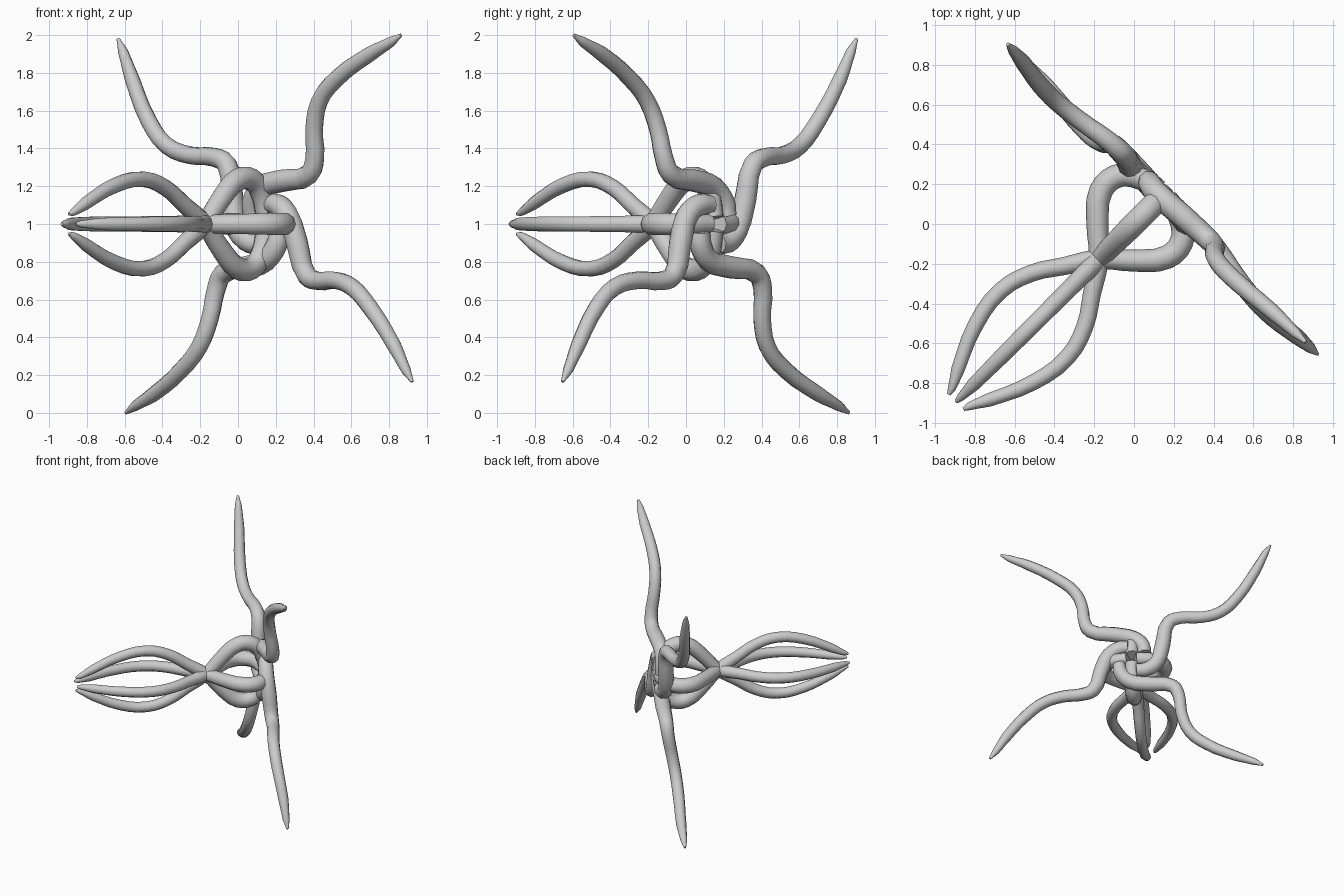
import bpy
from math import radians, sin, cos, sqrt
from mathutils import Vector

cube = bpy.data.objects.get("Cube")
if cube:
    bpy.data.objects.remove(cube, do_unlink=True)

# Body frame: the axis runs level from the gathered tips to the hub
AXIS = Vector((1, 1, 0)) / sqrt(2)
SIDE = Vector((1, -1, 0)) / sqrt(2)
UP = Vector((0, 0, 1))
CENTRE = Vector((0, 0, 1))


def place(p, z, s, turn, scale=1.0):
    """Spin a point about the body axis and move it into the world."""
    a = radians(turn)
    return (CENTRE + SIDE * scale * (p * cos(a) - z * sin(a))
            + UP * scale * (p * sin(a) + z * cos(a)) + AXIS * s)


def tube(name, points, radii):
    """Softly shaded tapering tube through the points."""
    curve = bpy.data.curves.new(name, "CURVE")
    curve.dimensions = "3D"
    curve.bevel_depth = 1.0
    curve.bevel_resolution = 3
    curve.resolution_u = 3
    curve.use_fill_caps = True
    spline = curve.splines.new("BEZIER")
    spline.bezier_points.add(len(points) - 1)
    for bp, co, r in zip(spline.bezier_points, points, radii):
        bp.co = co
        bp.radius = r
        bp.handle_left_type = bp.handle_right_type = "AUTO"
    obj = bpy.data.objects.new(name, curve)
    bpy.context.collection.objects.link(obj)
    bpy.ops.object.select_all(action="DESELECT")
    obj.select_set(True)
    bpy.context.view_layer.objects.active = obj
    bpy.ops.object.convert(target="MESH")
    bpy.ops.object.shade_smooth_by_angle(angle=radians(50))


# Gathered tentacle: distance along axis, distance from axis, radius
GATHERED = [
    (-1.265, .052, .009), (-1.235, .062, .02), (-1.14, .11, .034),
    (-.92, .205, .04), (-.71, .237, .042), (-.54, .19, .043),
    (-.4, .1, .045), (-.25, 0, .05), (-.12, -.14, .056),
    (0, -.235, .06), (.1, -.235, .06), (.17, -.17, .058), (.21, -.03, .052),
]

# Spread arm: sideways, up, along axis, radius
SPREAD = [
    (1.03, 1.0, .19, .009), (.96, .965, .187, .027), (.81, .9, .18, .04),
    (.58, .77, .16, .045), (.45, .65, .16, .046), (.39, .5, .18, .047),
    (.37, .35, .205, .05), (.325, .265, .21, .054), (.14, .23, .2, .06),
    (-.02, .19, .19, .06), (-.09, .11, .2, .058), (-.1, .04, .21, .05),
]

for i, name in enumerate(("upper", "right", "lower", "left")):
    tube("gathered_tentacle_" + name,
         [place(0, r, s, 90 * i) for s, r, _ in GATHERED],
         [row[-1] for row in GATHERED])

# Each arm has its own slight swing and reach
for name, turn, reach in (("upper_left", 0, 1.0), ("upper_right", 93.8, 1.02),
                          ("lower_right", 180, 1.0), ("lower_left", 279, .97)):
    tube("spread_arm_" + name,
         [place(p, z, s, turn, reach) for p, z, s, _ in SPREAD],
         [row[-1] for row in SPREAD])
